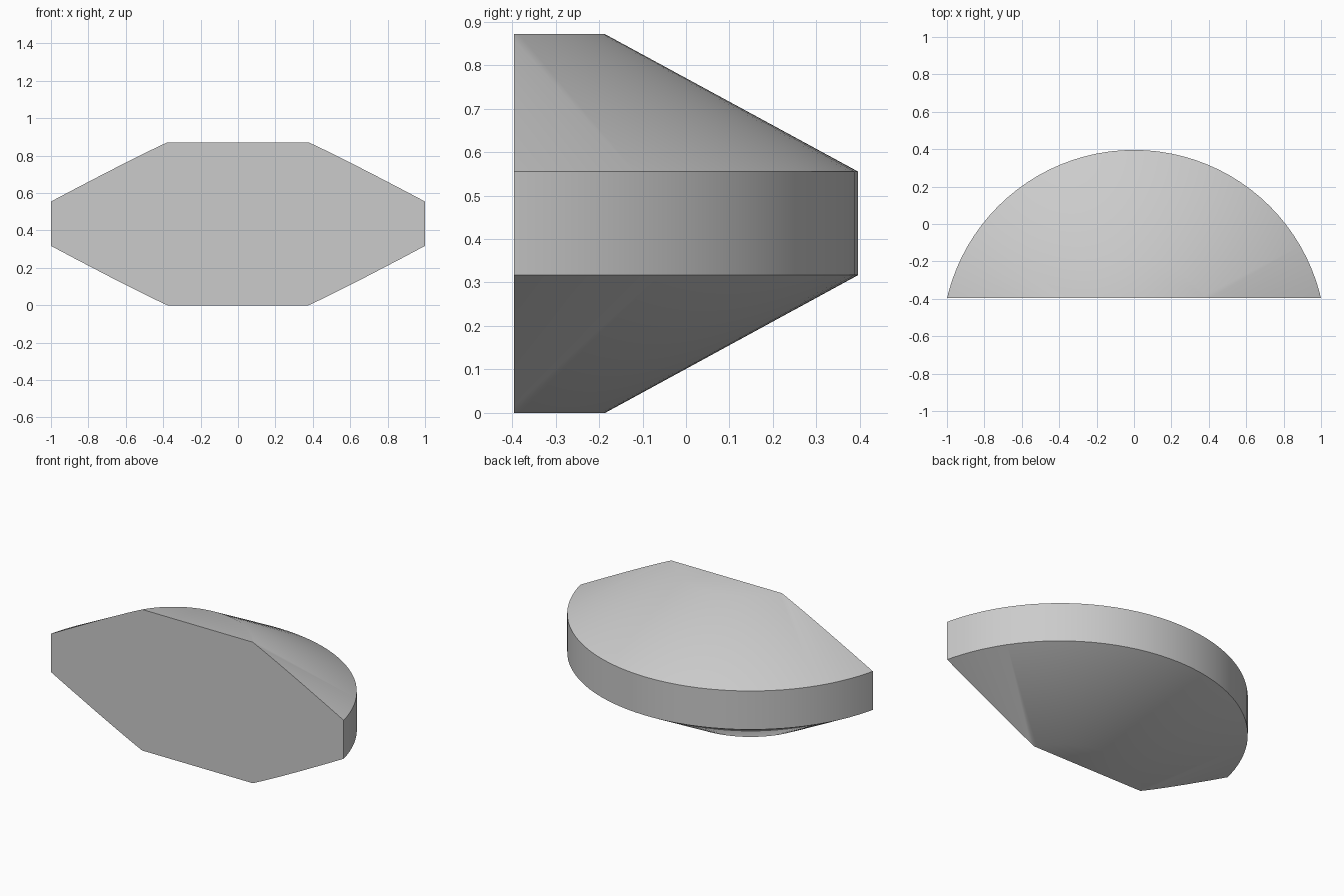
import bpy, bmesh, math

cube = bpy.data.objects.get("Cube")
if cube:
    bpy.data.objects.remove(cube, do_unlink=True)

SEGMENTS = 96
AXIS_Y = -0.631      # centre of the round body
FRONT_Y = -0.396     # flat front cut
PROFILE = [(0.445, 0.0), (1.027, 0.317), (1.027, 0.555), (0.445, 0.871)]

grey = bpy.data.materials.new("light grey")
grey.use_nodes = True
grey.diffuse_color = (0.6, 0.6, 0.6, 1)
grey.node_tree.nodes["Principled BSDF"].inputs["Base Color"].default_value = (0.6, 0.6, 0.6, 1)

# Turned body: one ring of vertices per profile point
bm = bmesh.new()
rings = []
for radius, z in PROFILE:
    angles = [math.tau * i / SEGMENTS for i in range(SEGMENTS)]
    rings.append([bm.verts.new((radius * math.sin(a), AXIS_Y + radius * math.cos(a), z))
                  for a in angles])
for low, high in zip(rings, rings[1:]):
    for i in range(SEGMENTS):
        j = (i + 1) % SEGMENTS
        bm.faces.new((low[i], low[j], high[j], high[i]))
bm.faces.new(rings[0])
bm.faces.new(rings[-1])

# Slice off everything ahead of the flat front and close the cut
cut = bmesh.ops.bisect_plane(bm, geom=bm.verts[:] + bm.edges[:] + bm.faces[:],
                             plane_co=(0, FRONT_Y, 0), plane_no=(0, -1, 0), clear_outer=True)
cut_edges = [e for e in cut["geom_cut"] if isinstance(e, bmesh.types.BMEdge)]
bmesh.ops.contextual_create(bm, geom=cut_edges)
bmesh.ops.recalc_face_normals(bm, faces=bm.faces[:])

mesh = bpy.data.meshes.new("bevelled_half_disc")
bm.to_mesh(mesh)
bm.free()
mesh.materials.append(grey)
body = bpy.data.objects.new("bevelled_half_disc", mesh)
bpy.context.collection.objects.link(body)

# Soft cap rims and round wall, crisp belt edges and front outline
bpy.ops.object.select_all(action="DESELECT")
body.select_set(True)
bpy.context.view_layer.objects.active = body
bpy.ops.object.shade_smooth_by_angle(angle=math.radians(30))
